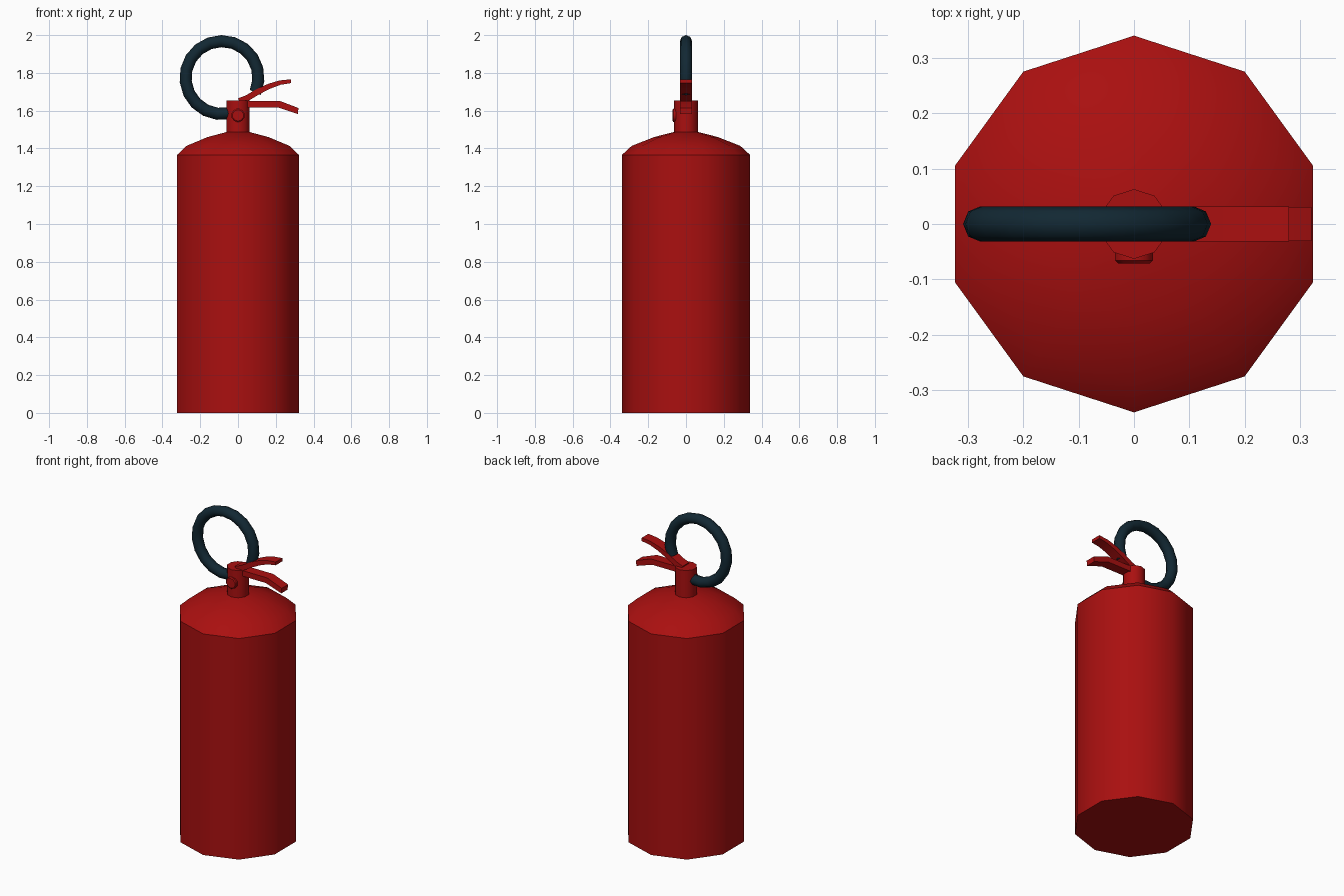
import bpy, bmesh, math
from mathutils import Vector

if "Cube" in bpy.data.objects:
    bpy.data.objects.remove(bpy.data.objects["Cube"])


def material(name, rgb):
    m = bpy.data.materials.new(name)
    m.diffuse_color = (*rgb, 1)
    m.use_nodes = True
    m.node_tree.nodes["Principled BSDF"].inputs["Base Color"].default_value = m.diffuse_color
    return m


RED = material("fire red", (0.40, 0.005, 0.005))
BLACK = material("hose blue black", (0.006, 0.021, 0.033))


def finish(name, bm, mat, angle=40):
    bmesh.ops.recalc_face_normals(bm, faces=bm.faces[:])
    me = bpy.data.meshes.new(name)
    bm.to_mesh(me)
    bm.free()
    me.materials.append(mat)
    ob = bpy.data.objects.new(name, me)
    bpy.context.collection.objects.link(ob)
    bpy.ops.object.select_all(action='DESELECT')
    ob.select_set(True)
    bpy.context.view_layer.objects.active = ob
    bpy.ops.object.shade_smooth_by_angle(angle=math.radians(angle))
    return ob


def skin(bm, rings):
    """Bridge equal-sized rings of points and cap both ends."""
    vs = [[bm.verts.new(p) for p in r] for r in rings]
    n = len(vs[0])
    for a, b in zip(vs, vs[1:]):
        for i in range(n):
            j = (i + 1) % n
            bm.faces.new((a[i], a[j], b[j], b[i]))
    bm.faces.new(vs[0])
    bm.faces.new(vs[-1])


def lathe(name, profile, sides, mat):
    bm = bmesh.new()
    rings = []
    for r, z in profile:
        rings.append([(r * math.sin(2 * math.pi * i / sides),
                       r * math.cos(2 * math.pi * i / sides), z)
                      for i in range(sides)])
    skin(bm, rings)
    return finish(name, bm, mat)


def lever(name, stations, half_width):
    """Bar with a rectangular section; stations are (x, z top, z bottom)."""
    bm = bmesh.new()
    w = half_width
    skin(bm, [[(x + dx, -w, b), (x + dx, w, b), (x, w, t), (x, -w, t)]
              for x, t, b, dx in stations])
    return finish(name, bm, RED)


# Ten-sided tank with domed shoulder
lathe("tank", [(0.34, 0), (0.34, 0.77), (0.34, 1.365), (0.288, 1.413),
               (0.17, 1.46), (0.06, 1.488)], 10, RED)

# Valve neck
lathe("valve_neck", [(0.063, 1.47), (0.063, 1.655)], 10, RED)

# Round gauge on the front of the neck
gauge = lathe("gauge", [(0.036, 0.03), (0.036, 0.066), (0.03, 0.071)], 10, RED)
gauge.rotation_euler = (math.pi / 2, 0, 0)
gauge.location = (0, 0, 1.575)

# Squeeze levers
lever("upper_lever", [(0.00, 1.665, 1.635, 0.015), (0.04, 1.68, 1.652, 0.015),
                      (0.10, 1.715, 1.687, 0.013), (0.16, 1.742, 1.716, 0.010),
                      (0.22, 1.760, 1.737, 0.005), (0.28, 1.766, 1.746, 0.0)], 0.032)
lever("lower_handle", [(0.03, 1.652, 1.618, 0), (0.22, 1.652, 1.618, -0.01),
                       (0.32, 1.614, 1.582, -0.003)], 0.031)

# Hose loop from the neck round to the upper lever
bm = bmesh.new()
R, T, SEG = 0.193, 0.032, 16
rings = []
for k in range(SEG + 1):
    a = math.radians(-24 + (282 + 24) * k / SEG)
    out = Vector((math.cos(a), 0, math.sin(a)))
    c = Vector((-0.085, 0, 1.775)) + out * R
    rings.append([c + out * T * math.cos(t) + Vector((0, T * math.sin(t), 0))
                  for t in (2 * math.pi * i / 8 for i in range(8))])
skin(bm, rings)
finish("hose", bm, BLACK, 50)
